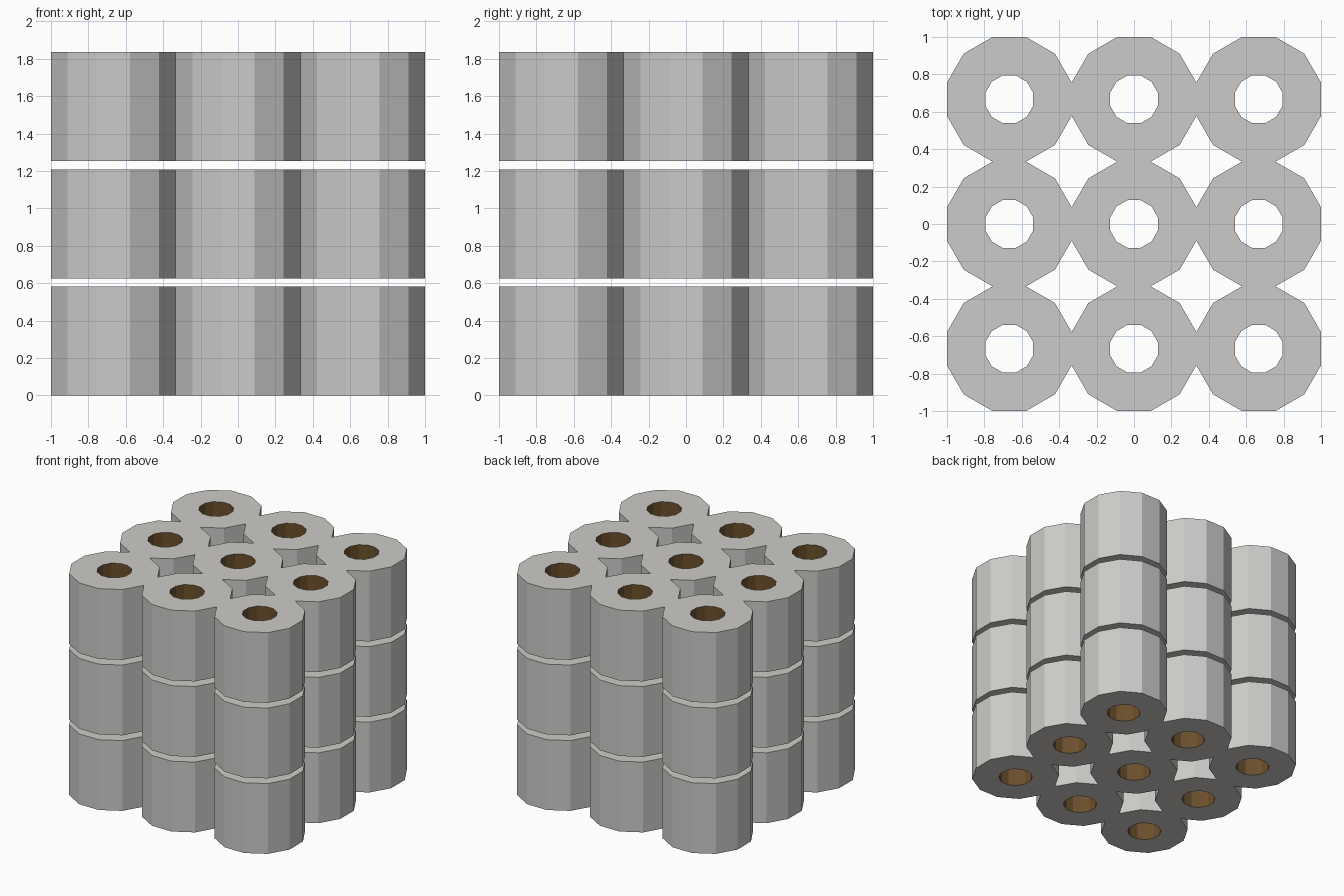
import bpy, bmesh, math

if "Cube" in bpy.data.objects:
    bpy.data.objects.remove(bpy.data.objects["Cube"])

SIDES = 12
PITCH = 2 / 3                                      # spacing across the grid
R_OUT = (PITCH / 2) / math.cos(math.pi / SIDES)    # flats touch the neighbours
R_IN = 0.128 / math.cos(math.pi / SIDES)
HEIGHT, STEP = 0.583, 0.626                        # tube height, layer spacing


def material(name, rgb):
    m = bpy.data.materials.new(name)
    m.diffuse_color = (*rgb, 1)
    m.use_nodes = True
    m.node_tree.nodes["Principled BSDF"].inputs["Base Color"].default_value = m.diffuse_color
    return m


grey = material("light grey", (0.61, 0.60, 0.58))
brown = material("dark brown", (0.15, 0.08, 0.026))


def tube_mesh():
    """Twelve-sided tube with a brown bore."""
    bm = bmesh.new()

    def ring(r, z):
        return [bm.verts.new((r * math.cos(a), r * math.sin(a), z))
                for a in (math.tau * (i + 0.5) / SIDES for i in range(SIDES))]

    # profile loops: outer bottom, outer top, inner top, inner bottom
    rings = [ring(R_OUT, 0), ring(R_OUT, HEIGHT), ring(R_IN, HEIGHT), ring(R_IN, 0)]
    for k in range(4):
        a, b = rings[k], rings[(k + 1) % 4]
        for i in range(SIDES):
            j = (i + 1) % SIDES
            f = bm.faces.new((a[i], a[j], b[j], b[i]))
            f.material_index = 1 if k == 2 else 0
    bm.normal_update()
    me = bpy.data.meshes.new("tube")
    bm.to_mesh(me)
    bm.free()
    me.materials.append(grey)
    me.materials.append(brown)
    return me


# 3 x 3 tubes in three layers
mesh = tube_mesh()
for layer in range(3):
    for row in (-1, 0, 1):
        for col in (-1, 0, 1):
            ob = bpy.data.objects.new(f"tube_layer{layer + 1}", mesh)
            ob.location = (col * PITCH, row * PITCH, layer * STEP)
            bpy.context.collection.objects.link(ob)
